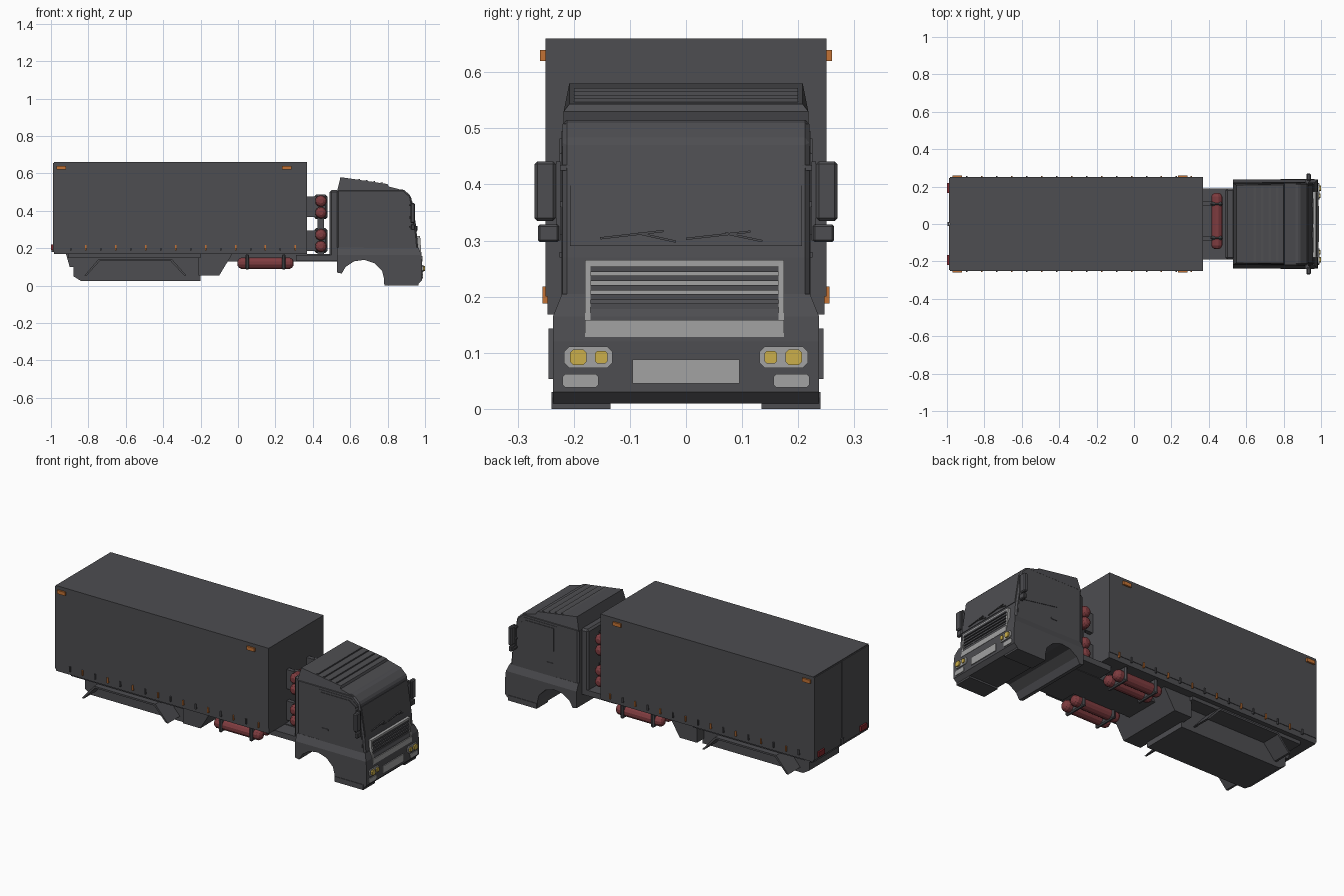
import bpy, bmesh, math
from mathutils import Vector


def material(name, col):
    m = bpy.data.materials.new(name)
    m.diffuse_color = (*col, 1)
    return m


DARK = material("dark_grey", (0.075, 0.075, 0.082))
LIGHT = material("light_grey", (0.36, 0.36, 0.36))
YELLOW = material("lamp_yellow", (0.60, 0.43, 0.07))
RED = material("tank_red", (0.21, 0.045, 0.05))
ORANGE = material("marker_orange", (0.55, 0.17, 0.035))
TAIL = material("tail_red", (0.22, 0.02, 0.025))


def finish(name, bm, mat, bevel=0):
    bmesh.ops.recalc_face_normals(bm, faces=bm.faces)
    me = bpy.data.meshes.new(name)
    bm.to_mesh(me)
    bm.free()
    me.materials.append(mat)
    ob = bpy.data.objects.new(name, me)
    bpy.context.collection.objects.link(ob)
    if bevel:
        b = ob.modifiers.new("bevel", 'BEVEL')
        b.width, b.segments, b.limit_method = bevel, 1, 'ANGLE'
    return ob


def prism(name, pts, a, b, mat=DARK, axis='y', move=None, bevel=0):
    """Extrude a profile: (x, z) points along y, or (y, z) points along x."""
    bm = bmesh.new()
    ends = []
    for t in (a, b):
        ends.append([bm.verts.new((p, t, q) if axis == 'y' else (t, p, q)) for p, q in pts])
    n = len(pts)
    bm.faces.new(ends[0])
    bm.faces.new(ends[1])
    for i in range(n):
        j = (i + 1) % n
        bm.faces.new((ends[0][i], ends[0][j], ends[1][j], ends[1][i]))
    if move:
        for v in bm.verts:
            move(v.co)
    return finish(name, bm, mat, bevel)


def box(name, x0, x1, y0, y1, z0, z1, mat=DARK, bevel=0):
    return prism(name, [(x0, z0), (x1, z0), (x1, z1), (x0, z1)], y0, y1, mat, bevel=bevel)


def octagon(y, z, w, h, c):
    q = [(w, h - c), (w - c, h), (c - w, h), (-w, h - c), (-w, c - h), (c - w, -h), (w - c, -h), (w, c - h)]
    return [(y + a, z + b) for a, b in q]


def bar(p, q, t):
    """Four corners of a thin strip from p to q."""
    p, q = Vector(p), Vector(q)
    n = (q - p).orthogonal().normalized() * t
    return [tuple(v) for v in (p + n, q + n, q - n, p - n)]


def tank(name, start, axis, length, r=0.031, sides=12):
    bm = bmesh.new()
    rings = []
    for t, k in ((0, 0.4), (0.007, 0.78), (0.02, 1), (length - 0.02, 1), (length - 0.007, 0.78), (length, 0.4)):
        ring = []
        for i in range(sides):
            a = 2 * math.pi * (i + 0.5) / sides
            u, w = r * k * math.cos(a), r * k * math.sin(a)
            off = (t, u, w) if axis == 'x' else (u, t, w)
            ring.append(bm.verts.new(Vector(start) + Vector(off)))
        rings.append(ring)
    for r0, r1 in zip(rings, rings[1:]):
        for i in range(sides):
            j = (i + 1) % sides
            bm.faces.new((r0[i], r0[j], r1[j], r1[i]))
    bm.faces.new(rings[0])
    bm.faces.new(rings[-1])
    return finish(name, bm, RED)


# Cargo box, bottom rail and rear doors
box("cargo_box", -0.985, 0.37, -0.25, 0.25, 0.20, 0.66)
box("cargo_floor_rail", -0.985, 0.37, -0.247, 0.247, 0.168, 0.20)
for s in (-1, 1):
    y0, y1 = sorted((s * 0.003, s * 0.247))
    box("rear_door", -0.99, -0.984, y0, y1, 0.18, 0.655)
    y0, y1 = sorted((s * 0.165, s * 0.22))
    box("tail_light", -1.0, -0.988, y0, y1, 0.19, 0.22, TAIL)
    # side markers and curtain hooks
    y0, y1 = sorted((s * 0.249, s * 0.26))
    for x in (-0.945, 0.26):
        box("side_marker", x - 0.025, x + 0.025, y0, y1, 0.62, 0.64, ORANGE)
    y0, y1 = sorted((s * 0.245, s * 0.256))
    for i in range(16):
        x = -0.893 + i * 0.08
        box("curtain_hook", x - 0.004, x + 0.004, y0, y1, 0.188, 0.218, ORANGE if i % 2 else DARK)
box("door_latch", -0.998, -0.988, -0.012, 0.012, 0.18, 0.215)

# Chassis and underbody
box("chassis_rail", -0.90, 0.53, -0.10, 0.10, 0.13, 0.17)
box("chassis_deck", 0.31, 0.56, -0.19, 0.19, 0.133, 0.165)
prism("underbody_hull", [(-0.92, 0.17), (-0.90, 0.10), (-0.88, 0.10), (-0.88, 0.05), (-0.84, 0.025),
                         (-0.20, 0.025), (-0.20, 0.17)], -0.135, 0.135)
prism("underbody_wedge", [(-0.21, 0.17), (-0.21, 0.055), (-0.10, 0.055), (-0.03, 0.17)], -0.20, 0.20)
box("underbody_plate", -0.91, -0.2, -0.22, 0.22, 0.148, 0.17)
for s in (-1, 1):
    # angular rear mudguard band
    y0, y1 = sorted((s * 0.13, s * 0.245))
    prism("rear_mudguard", [(-0.822, 0.053), (-0.745, 0.143), (-0.355, 0.143), (-0.275, 0.053),
                            (-0.287, 0.053), (-0.362, 0.133), (-0.738, 0.133), (-0.81, 0.053)], y0, y1)
    # twin tanks below the floor with straps
    for y in (0.13, 0.20):
        tank("floor_tank", (-0.003, s * y, 0.12), 'x', 0.30)
    y0, y1 = sorted((s * 0.093, s * 0.237))
    for x in (0.05, 0.245):
        box("floor_tank_strap", x - 0.01, x + 0.01, y0, y1, 0.085, 0.168, bevel=0.006)

# Tanks stacked behind the cab
for z in (0.21, 0.272, 0.39, 0.452):
    tank("stacked_tank", (0.443, -0.134, z), 'y', 0.30)
for y in (-0.075, 0.107):
    for z in (0.241, 0.421):
        box("stacked_tank_strap", 0.408, 0.478, y - 0.01, y + 0.01, z - 0.066, z + 0.066, bevel=0.01)
        box("stacked_tank_bracket", 0.37, 0.42, y - 0.012, y + 0.012, z - 0.055, z + 0.055)
    box("stacked_tank_post", 0.425, 0.461, y - 0.01, y + 0.01, 0.16, 0.48)

# Cab
box("cab_back_panel", 0.49, 0.54, -0.19, 0.19, 0.13, 0.51, bevel=0.01)
prism("cab_lower", [(0.53, 0.165), (0.53, 0.07), (0.555, 0.065), (0.575, 0.10), (0.62, 0.13), (0.675, 0.138),
                    (0.73, 0.12), (0.77, 0.08), (0.78, 0.04), (0.78, 0.01), (0.965, 0.01), (0.985, 0.03),
                    (0.985, 0.12), (0.98, 0.165)], -0.237, 0.237)


def flare(co):
    if co.z > 0.18:
        co.y *= 0.221 / 0.237


prism("cab_flare", [(0.53, 0.165), (0.98, 0.165), (0.965, 0.205), (0.53, 0.205)], -0.237, 0.237, move=flare)
prism("cab_upper", [(0.53, 0.15), (0.53, 0.515), (0.885, 0.515), (0.925, 0.478), (0.957, 0.27), (0.967, 0.15)],
      -0.22, 0.22, bevel=0.008)


def roof_taper(co):
    if co.z > 0.53:
        co.y *= 0.208 / 0.218


prism("roof_deflector", [(0.53, 0.505), (0.548, 0.58), (0.80, 0.543), (0.805, 0.53), (0.89, 0.508)],
      -0.218, 0.218, move=roof_taper)
for x in (0.64, 0.68, 0.72, 0.76):
    z = 0.58 - (x - 0.548) * 0.147
    prism("roof_rib", [(x - 0.012, z - 0.003), (x + 0.012, z - 0.005), (x + 0.012, z + 0.005)], -0.20, 0.20)

# Windscreen, front panel and wipers
prism("windscreen", [(0.926, 0.455), (0.931, 0.455), (0.957, 0.29), (0.952, 0.29)], -0.207, 0.207)
for p, q in (((-0.153, 0.304), (-0.04, 0.317)), ((-0.085, 0.313), (-0.018, 0.298)),
             ((0.0, 0.303), (0.115, 0.316)), ((0.07, 0.313), (0.136, 0.299))):
    prism("wiper", bar(p, q, 0.002), 0.95, 0.96, axis='x')

# Grille: light frame, bars and dark slats
box("grille_panel", 0.95, 0.968, -0.18, 0.175, 0.128, 0.265, LIGHT)
box("grille_lower_frame", 0.96, 0.986, -0.18, 0.175, 0.128, 0.158, LIGHT)
box("grille_top_frame", 0.96, 0.974, -0.18, 0.175, 0.252, 0.265, LIGHT)
for y in (-0.18, 0.165):
    prism("grille_side_frame", [(0.96, 0.15), (0.982, 0.15), (0.974, 0.26), (0.96, 0.26)], y, y + 0.01, LIGHT)
for i in range(5):
    z = 0.178 + i * 0.0165
    box("grille_slat", 0.965, 0.977, -0.17, 0.165, z, z + 0.010)

# Bumper lights and plate
box("number_plate", 0.98, 0.99, -0.095, 0.095, 0.045, 0.088, LIGHT)
for s in (-1, 1):
    prism("headlight_housing", octagon(s * 0.174, 0.092, 0.043, 0.019, 0.009), 0.98, 0.991, LIGHT, 'x')
    prism("headlight_main", octagon(s * 0.192, 0.092, 0.015, 0.014, 0.006), 0.985, 1.0, YELLOW, 'x')
    prism("headlight_small", octagon(s * 0.151, 0.092, 0.011, 0.011, 0.004), 0.985, 0.998, YELLOW, 'x')
    prism("fog_light", octagon(s * 0.188, 0.05, 0.032, 0.012, 0.005), 0.98, 0.989, LIGHT, 'x')
    y0, y1 = sorted((s * 0.135, s * 0.24))
    box("bumper_foot", 0.782, 0.965, y0, y1, 0.0, 0.03)
    # doors and side windows
    y0, y1 = sorted((s * 0.218, s * 0.222))
    prism("cab_door", [(0.67, 0.20), (0.67, 0.495), (0.875, 0.495), (0.912, 0.465), (0.942, 0.29), (0.948, 0.20)],
          y0, y1)
    y0, y1 = sorted((s * 0.218, s * 0.225))
    prism("side_window", [(0.685, 0.35), (0.685, 0.482), (0.865, 0.482), (0.905, 0.455), (0.932, 0.31)], y0, y1)
    box("door_handle", 0.69, 0.73, y0, y1, 0.27, 0.28)
    # mirrors
    y0, y1 = sorted((s * 0.232, s * 0.27))
    box("main_mirror", 0.922, 0.945, y0, y1, 0.335, 0.441, bevel=0.005)
    y0, y1 = sorted((s * 0.226, s * 0.264))
    box("small_mirror", 0.925, 0.945, y0, y1, 0.297, 0.329, bevel=0.004)
    y0, y1 = sorted((s * 0.205, s * 0.24))
    for z in (0.31, 0.36, 0.425):
        box("mirror_arm", 0.915, 0.932, y0, y1, z, z + 0.01)
    y0, y1 = sorted((s * 0.224, s * 0.232))
    box("mirror_post", 0.922, 0.938, y0, y1, 0.30, 0.441)
